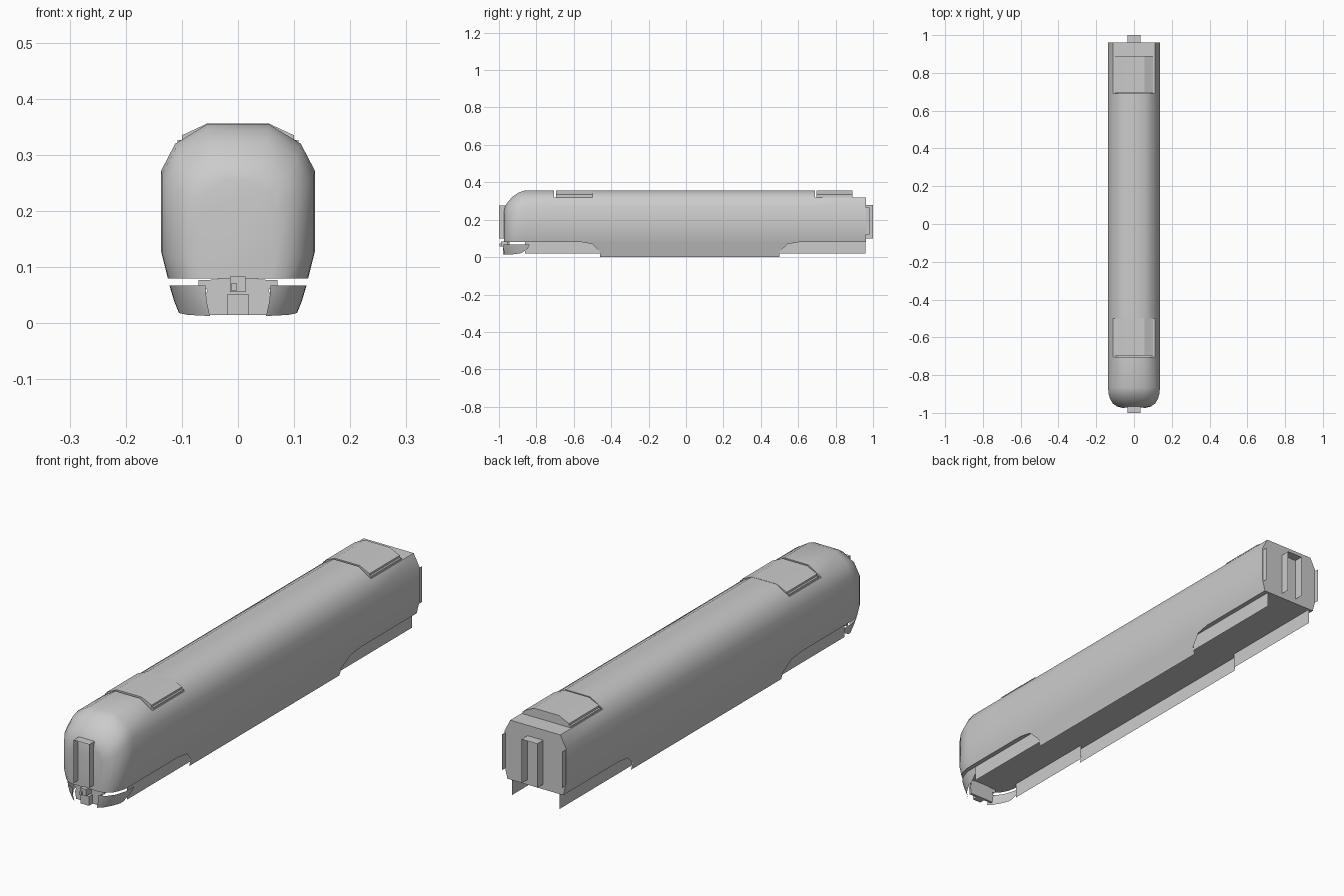
import bpy, bmesh

if "Cube" in bpy.data.objects:
    bpy.data.objects.remove(bpy.data.objects["Cube"])


def make(name, verts, faces, angle=None):
    me = bpy.data.meshes.new(name)
    bm = bmesh.new()
    vs = [bm.verts.new(v) for v in verts]
    for f in faces:
        bm.faces.new([vs[i] for i in f])
    bmesh.ops.remove_doubles(bm, verts=bm.verts, dist=1e-5)
    bmesh.ops.recalc_face_normals(bm, faces=bm.faces)
    bm.to_mesh(me)
    bm.free()
    ob = bpy.data.objects.new(name, me)
    bpy.context.collection.objects.link(ob)
    if angle:
        bpy.ops.object.select_all(action='DESELECT')
        ob.select_set(True)
        bpy.context.view_layer.objects.active = ob
        bpy.ops.object.shade_smooth_by_angle(angle=angle)
    return ob


def mirror(ob):
    ob.modifiers.new("mirror", 'MIRROR').use_mirror_merge = False
    return ob


def loft(name, rings, closed=True, caps=True, angle=None):
    n, m = len(rings[0]), len(rings)
    faces = [(k * n + i, k * n + (i + 1) % n, (k + 1) * n + (i + 1) % n, (k + 1) * n + i)
             for k in range(m - 1) for i in range(n if closed else n - 1)]
    if caps:
        faces += [tuple(range(n)), tuple(range((m - 1) * n, m * n))]
    return make(name, [p for r in rings for p in r], faces, angle)


def extrude_xz(name, prof, y0, y1):
    return loft(name, [[(x, y, z) for x, z in prof] for y in (y0, y1)])


def box(name, x0, x1, y0, y1, z0, z1):
    return extrude_xz(name, [(x0, z0), (x1, z0), (x1, z1), (x0, z1)], y0, y1)


# Body shell: lofted section with rounded nose and two sunken roof bays
HALF = [(.125, .08), (.137, .128), (.137, .272), (.112, .32), (.055, .355)]


def section(y, sx=1.0, top=.355, bay=False):
    half = [(x, min(z, .32) if bay else z) for x, z in HALF]
    pts = half + [(-x, z) for x, z in reversed(half)]
    k = (top - .08) / .275
    return [(x * sx, y, .08 + (z - .08) * k) for x, z in pts]


rings = [section(-.972, .48, .255), section(-.966, .66, .275), section(-.95, .82, .298),
         section(-.925, .93, .325), section(-.895, .99, .345), section(-.865),
         section(-.705), section(-.705, bay=True), section(-.5, bay=True), section(-.5),
         section(.69), section(.69, bay=True), section(.962, bay=True)]
loft("body_shell", rings, angle=.72)

# Roof equipment covers
cover = [(.1, .318), (.1, .335), (.055, .356), (-.055, .356), (-.1, .335), (-.1, .318)]
for name, y0, y1 in (("front_roof_unit", -.695, -.5), ("rear_roof_unit", .697, .89)):
    extrude_xz(name, cover, y0, y1)
    mirror(box(name + "_side_rail", .1, .108, y0, y1, .318, .327))

# Sloping middle skirts
sk = [(-.56, .08), (-.50, .07), (-.46, .03), (-.46, 0), (.5, 0), (.5, .03), (.545, .07), (.605, .08)]
mirror(make("middle_skirt", [(.125 - (.08 - z) * .27, y, z) for y, z in sk], [range(len(sk))]))

# Upright plates over the running gear
for name, y0, y1 in (("front_side_plate", -.86, -.455), ("rear_side_plate", .495, .96)):
    mirror(make(name, [(.106, y0, .018), (.106, y1, .018), (.106, y1, .08), (.106, y0, .08)],
                [(0, 1, 2, 3)]))

# Gangway hoods at both ends: two cheeks and a top
for name, y0, y1, z0, z1 in (("front_gangway", -1, -.965, .1, .275), ("rear_gangway", .96, 1, .1, .278)):
    hood = [(-.035, z0), (-.035, z1), (.035, z1), (.035, z0)]
    loft(name, [[(x, y, z) for x, z in hood] for y in (y0, y1)], closed=False, caps=False)

# Rear corner flaps
mirror(make("rear_corner_flap", [(.134, .96, .12), (.134, .982, .12), (.134, .982, .265), (.134, .96, .265)],
            [(0, 1, 2, 3)]))

# Curved front skirts: upper and lower outline joined by a strip
upper = [(.058, -.975, .067), (.085, -.965, .067), (.107, -.935, .067), (.121, -.89, .067), (.122, -.835, .067)]
middle = [(.056, -.975, .04), (.079, -.962, .04), (.1, -.93, .04), (.113, -.89, .04), (.114, -.85, .04)]
lower = [(.05, -.972, .013), (.07, -.957, .014), (.09, -.925, .015), (.104, -.9, .018), (.106, -.885, .02)]
mirror(loft("front_skirt", [upper, middle, lower], closed=False, caps=False, angle=.7))

# Front bumper plate
half = [(.055, .015), (.06, .045), (.054, .06), (.07, .066), (.07, .077), (.037, .078), (.03, .086)]
extrude_xz("bumper_plate", half + [(-x, z) for x, z in reversed(half)], -.955, -.945)

# Coupler
box("coupler_lower", -.019, .019, -.978, -.95, .015, .052)
box("coupler_head", -.014, .013, -.988, -.95, .056, .083)
box("coupler_pin", -.012, -.003, -.996, -.985, .058, .072)
